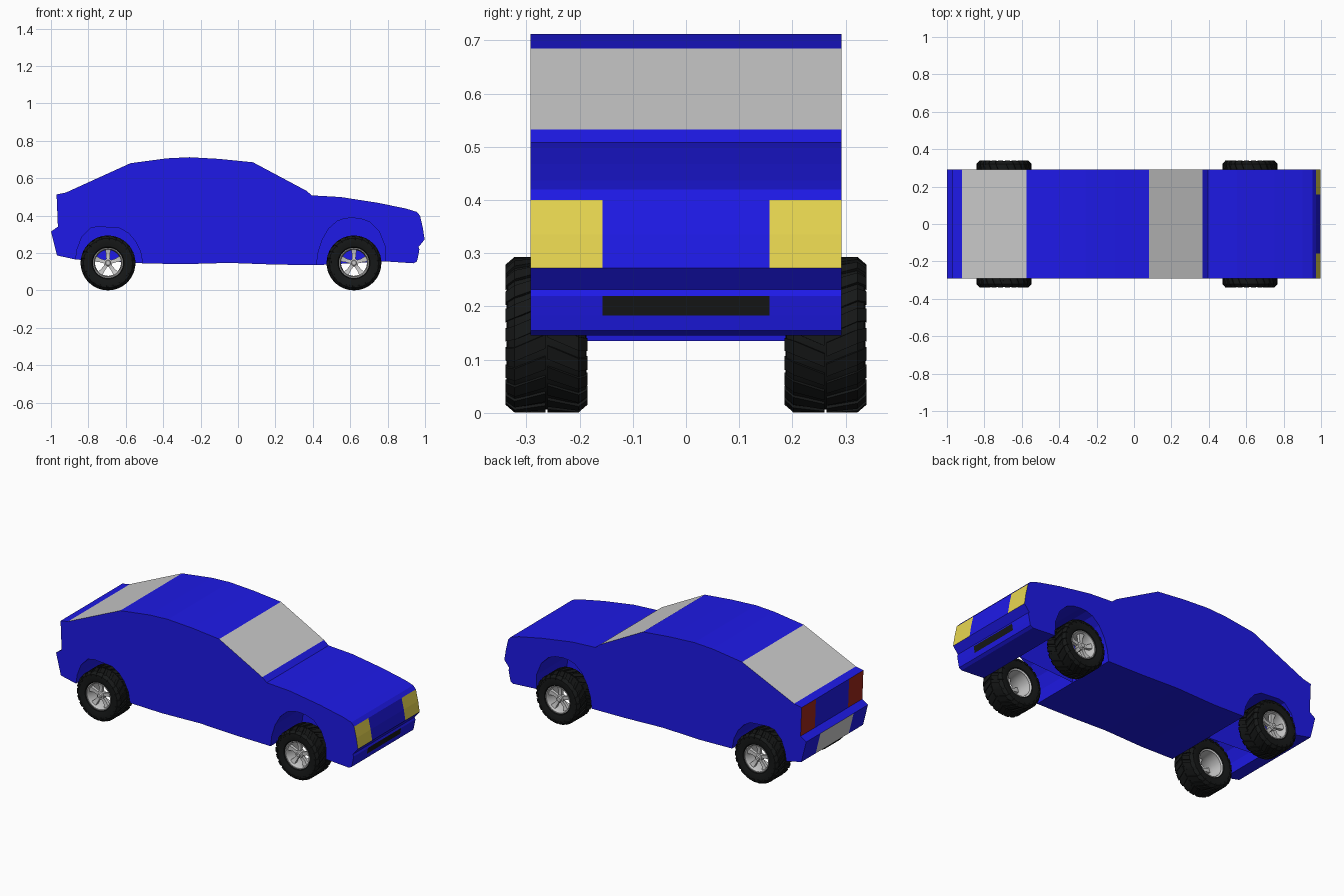
import bpy, bmesh, math
from math import sin, cos, pi, radians

if "Cube" in bpy.data.objects:
    bpy.data.objects.remove(bpy.data.objects["Cube"])


def material(name, r, g, b):
    m = bpy.data.materials.new(name)
    m.diffuse_color = (r, g, b, 1)
    m.use_nodes = True
    m.node_tree.nodes["Principled BSDF"].inputs["Base Color"].default_value = m.diffuse_color
    return m


BLUE = material("blue_paint", .013, .01, .8)
GLASS = material("pale_grey", .8, .8, .8)
YELLOW = material("yellow_lamp", .8, .67, .08)
RED = material("red_lamp", .35, .02, .01)
BLACK = material("black_rubber", .008, .009, .009)


def make(name, bm, mats, smooth=False):
    bmesh.ops.recalc_face_normals(bm, faces=bm.faces)
    me = bpy.data.meshes.new(name)
    bm.to_mesh(me)
    bm.free()
    for m in mats:
        me.materials.append(m)
    ob = bpy.data.objects.new(name, me)
    bpy.context.collection.objects.link(ob)
    if smooth:
        bpy.ops.object.select_all(action='DESELECT')
        ob.select_set(True)
        bpy.context.view_layer.objects.active = ob
        bpy.ops.object.shade_smooth_by_angle(angle=radians(35))
    return ob


# Body: side outline (x, z, tag of the strip that starts here), stretched across y
FRONT_ARCH = [(.42, .135), (.428, .2), (.45, .27), (.485, .33), (.53, .37), (.57, .384), (.61, .388),
              (.66, .382), (.705, .365), (.755, .315), (.785, .24), (.787, .155)]
REAR_ARCH = [(-.868, .165), (-.86, .22), (-.835, .285), (-.79, .332), (-.75, .341), (-.63, .332),
             (-.585, .305), (-.55, .265), (-.522, .21), (-.51, .145)]
OUTLINE = ([(.94, .145), (.957, .155), (.963, .183, 'grille'), (.97, .22), (.965, .232), (.998, .272, 'lamp'),
            (.988, .335, 'lamp'), (.973, .4), (.955, .42), (.9, .437), (.75, .468), (.55, .499), (.395, .508),
            (.365, .533, 'glass'), (.08, .685), (-.1, .703), (-.26, .712), (-.38, .706), (-.575, .68, 'glass'),
            (-.92, .523), (-.97, .513, 'tail'), (-.963, .34), (-1., .315, 'plate'), (-.968, .187)]
           + REAR_ARCH + [(-.3, .14), (-.05, .147), (.2, .138)] + FRONT_ARCH)
# tag -> material slots of outer and centre panels
PAINT = {'grille': (0, 4), 'lamp': (2, 0), 'glass': (1, 1), 'tail': (3, 0), 'plate': (0, 1)}

bm = bmesh.new()
rows = [[bm.verts.new((p[0], y, p[1])) for p in OUTLINE] for y in (-.292, -.157, .157, .292)]
n = len(OUTLINE)
for i, p in enumerate(OUTLINE):
    outer, centre = PAINT[p[2]] if len(p) > 2 else (0, 0)
    j = (i + 1) % n
    for k in range(3):
        f = bm.faces.new((rows[k][i], rows[k][j], rows[k + 1][j], rows[k + 1][i]))
        f.material_index = centre if k == 1 else outer
bm.faces.new(rows[0])
bm.faces.new(rows[3])
make("car_body", bm, (BLUE, GLASS, YELLOW, RED, BLACK))

# Panels that divide the wheel wells along the centre line
for name, arch in (("front_well_panel", FRONT_ARCH), ("rear_well_panel", REAR_ARCH)):
    bm = bmesh.new()
    bm.faces.new([bm.verts.new((x, 0, z)) for x, z in arch])
    make(name, bm, (BLUE,))


def lathe(bm, profile, seg=40):
    """Spin a closed (radius, y) loop around the y axis."""
    rings = [[bm.verts.new((r * cos(2 * pi * k / seg), y, r * sin(2 * pi * k / seg))) for r, y in profile]
             for k in range(seg)]
    m = len(profile)
    for k in range(seg):
        a, b = rings[k], rings[(k + 1) % seg]
        for i in range(m):
            bm.faces.new((a[i], a[(i + 1) % m], b[(i + 1) % m], b[i]))


def loft(bm, sections):
    """Join four-sided sections into a closed bar."""
    s = [[bm.verts.new(c) for c in sec] for sec in sections]
    for a, b in zip(s, s[1:]):
        for i in range(4):
            bm.faces.new((a[i], a[(i + 1) % 4], b[(i + 1) % 4], b[i]))
    bm.faces.new(s[0])
    bm.faces.new(s[-1])


# Tyre carcass; local +y points outwards
bm = bmesh.new()
half = [(.078, .058), (.086, .068), (.112, .075), (.13, .073), (.141, .06)]
lathe(bm, half + [(r, -y) for r, y in reversed(half)])
tyre = make("tyre", bm, (BLACK,), True)

# Chevron tread blocks
bm = bmesh.new()
LUGS = 22
for k in range(LUGS):
    for side in (1, -1):
        start = 2 * pi * (k + (.5 if side < 0 else 0)) / LUGS
        secs = []
        for y, top, lead in ((.002, .1465, 0), (.06, .1465, .17), (.077, .132, .2)):
            a0, a1 = start + lead, start + lead + .18
            secs.append([(r * cos(a), side * y, r * sin(a))
                         for r, a in ((.122, a0), (.122, a1), (top, a1), (top, a0))])
        loft(bm, secs)
tread = make("tyre_tread", bm, (BLACK,))

# Rim: barrel, five spokes, hub
bm = bmesh.new()
lathe(bm, [(.081, .064), (.076, .064), (.071, .05), (.069, 0), (.073, -.06), (.081, -.064)])
lathe(bm, [(.001, .058), (.012, .058), (.015, .05), (.023, .048), (.023, .02), (.001, .02)], 20)
for k in range(5):
    a = 2 * pi * k / 5 + pi / 2
    secs = []
    for r, w, y0, y1 in ((.015, .009, .025, .046), (.045, .01, .025, .042), (.074, .016, .028, .052)):
        secs.append([(r * cos(a) - t * sin(a), y, r * sin(a) + t * cos(a))
                     for t, y in ((-w, y0), (w, y0), (w, y1), (-w, y1))])
    loft(bm, secs)
rim = make("wheel_rim", bm, (), True)

# Four wheels sharing the same meshes
for part in (tyre, tread, rim):
    base = part.name
    for x, end in ((.62, "front"), (-.695, "rear")):
        for side, word in ((1, "left"), (-1, "right")):
            ob = part if (end, side) == ("front", 1) else part.copy()
            if ob is not part:
                bpy.context.collection.objects.link(ob)
            ob.name = f"{end}_{word}_{base}"
            ob.location = (x, side * .262, .147)
            ob.rotation_euler = (0, 0, 0 if side > 0 else pi)
